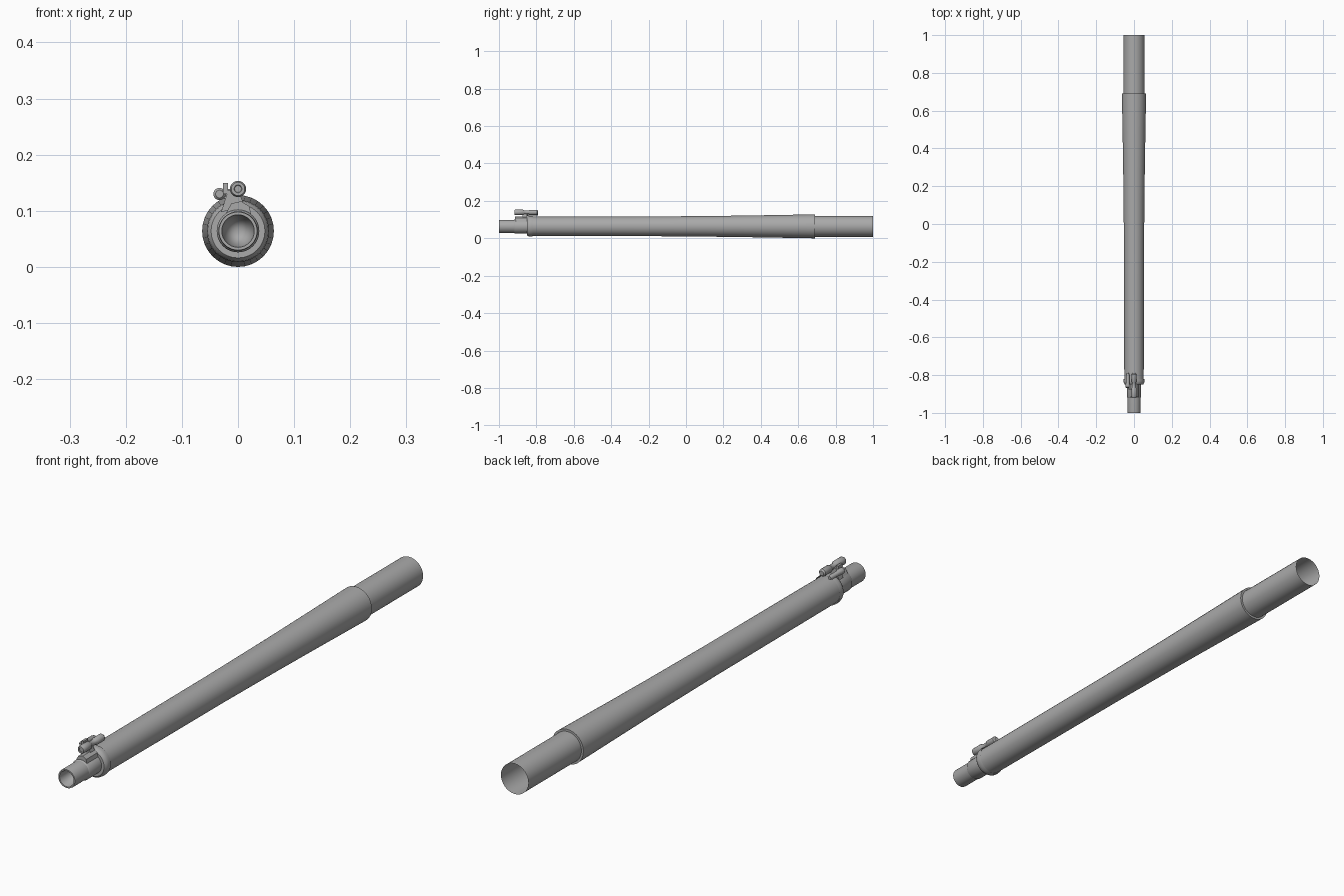
import bpy, bmesh, math
from mathutils import Matrix, Vector

if "Cube" in bpy.data.objects:
    bpy.data.objects.remove(bpy.data.objects["Cube"])

AXIS_Z = 0.064
grey = bpy.data.materials.new("gunmetal grey")
grey.diffuse_color = (0.4, 0.4, 0.4, 1)
grey.use_nodes = True
grey.node_tree.nodes["Principled BSDF"].inputs["Base Color"].default_value = grey.diffuse_color


def finish(name, bm, smooth=True):
    me = bpy.data.meshes.new(name)
    bm.to_mesh(me)
    bm.free()
    me.materials.append(grey)
    ob = bpy.data.objects.new(name, me)
    bpy.context.collection.objects.link(ob)
    if smooth:
        bpy.ops.object.select_all(action='DESELECT')
        bpy.context.view_layer.objects.active = ob
        ob.select_set(True)
        bpy.ops.object.shade_smooth_by_angle(angle=math.radians(35))
    return ob


def lathe(name, profile, x=0.0, z=AXIS_Z, sides=32):
    """Revolve (y, radius) points around an axis running front to back."""
    bm = bmesh.new()
    rings = []
    for y, r in profile:
        if r == 0:
            rings.append([bm.verts.new((x, y, z))] * sides)
        else:
            rings.append([bm.verts.new((x + r * math.cos(t), y, z + r * math.sin(t)))
                          for t in (2 * math.pi * i / sides for i in range(sides))])
    for a, b in zip(rings, rings[1:]):
        for i in range(sides):
            j = (i + 1) % sides
            bm.faces.new(list(dict.fromkeys((a[i], a[j], b[j], b[i]))))
    return finish(name, bm)


def plate(name, outline, y0, y1):
    """Extrude an (x, z) outline from y0 to y1."""
    bm = bmesh.new()
    face = bm.faces.new([bm.verts.new((x, y0, z)) for x, z in outline])
    out = bmesh.ops.extrude_face_region(bm, geom=[face])
    bmesh.ops.translate(bm, vec=(0, y1 - y0, 0),
                        verts=[v for v in out["geom"] if isinstance(v, bmesh.types.BMVert)])
    bmesh.ops.recalc_face_normals(bm, faces=bm.faces)
    return finish(name, bm, False)


# Long tapering sleeve, stepping down to the open rear tube
lathe("outer_sleeve", [(-0.825, 0.035), (-0.825, 0.0515), (-0.13, 0.053), (0.2, 0.056),
                       (0.4, 0.059), (0.69, 0.064), (0.69, 0.056), (1.0, 0.056)])

# Narrow front tube with a tapering bore
lathe("front_tube", [(-0.80, 0.035), (-0.995, 0.035), (-1.0, 0.034),
                     (-1.0, 0.029), (-0.78, 0.0)])

# Rounded collar at the front of the sleeve
lathe("collar", [(-0.825, 0.0515), (-0.820, 0.0545), (-0.832, 0.0555),
                 (-0.842, 0.054), (-0.85, 0.048), (-0.85, 0.035)])

# Sleeve ring under the clamp
lathe("clamp_ring", [(-0.845, 0.038), (-0.915, 0.038), (-0.92, 0.035)])

# Angled bracket plate and the saddle joining it to the ring
plate("bracket_plate", [(-0.030, 0.098), (0.000, 0.104), (0.010, 0.113), (0.004, 0.128),
                        (-0.010, 0.138), (-0.018, 0.136)], -0.875, -0.85)
plate("bracket_saddle", [(-0.024, 0.091), (0.024, 0.091), (0.020, 0.108),
                         (0.006, 0.117), (-0.012, 0.113)], -0.915, -0.84)

# Top pin: knob in front, slimmer rod and rounded tail behind
lathe("top_pin", [(-0.916, 0), (-0.916, 0.006), (-0.918, 0.007), (-0.918, 0.012),
                  (-0.913, 0.0145), (-0.872, 0.0145), (-0.865, 0.010), (-0.84, 0.010),
                  (-0.835, 0.0135), (-0.796, 0.0135), (-0.79, 0.009), (-0.79, 0)],
      0.0, 0.139, 20)

# Side pin
lathe("side_pin", [(-0.868, 0), (-0.868, 0.007), (-0.864, 0.011), (-0.845, 0.011),
                   (-0.84, 0.009), (-0.80, 0.009), (-0.79, 0.006), (-0.79, 0)],
      -0.033, 0.130, 16)

# Link between the pins, and its small upright lever
plate("pin_link", [(-0.033, 0.122), (-0.006, 0.128), (-0.006, 0.139), (-0.033, 0.138)],
      -0.862, -0.848)
plate("lever", [(-0.027, 0.130), (-0.018, 0.130), (-0.018, 0.150), (-0.027, 0.150)],
      -0.875, -0.85)
